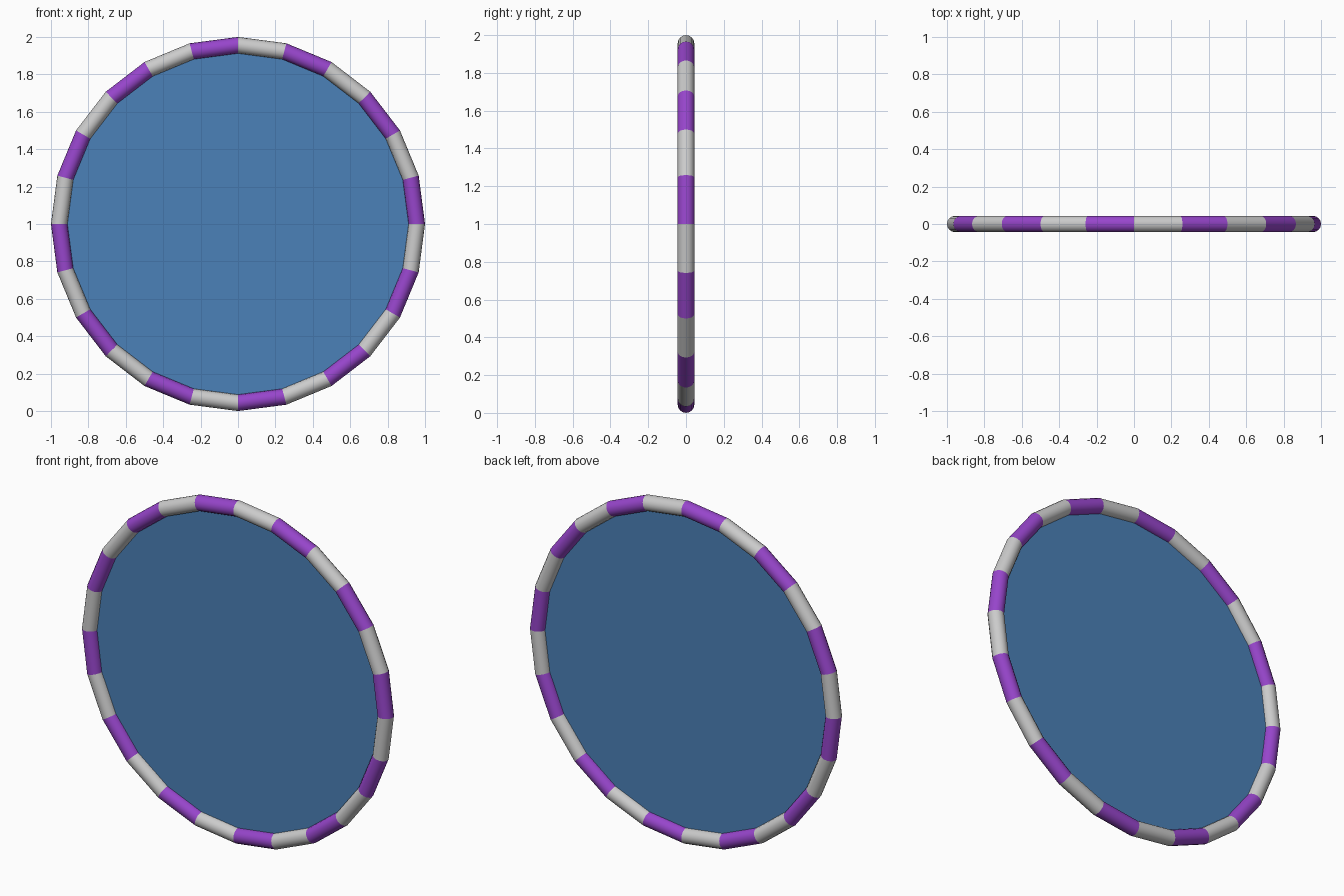
import bpy, bmesh
from math import cos, sin, pi

if "Cube" in bpy.data.objects:
    bpy.data.objects.remove(bpy.data.objects["Cube"])

R, r = 0.956, 0.044      # ring and tube radii
N, SIDES = 24, 16        # straight ring pieces, tube sides
ZC = 1.0


def material(name, color):
    m = bpy.data.materials.new(name)
    m.diffuse_color = color
    m.use_nodes = True
    m.node_tree.nodes["Principled BSDF"].inputs["Base Color"].default_value = m.diffuse_color
    return m


def finish(name, bm, mat=None, smooth=False):
    me = bpy.data.meshes.new(name)
    bm.to_mesh(me)
    bm.free()
    ob = bpy.data.objects.new(name, me)
    bpy.context.collection.objects.link(ob)
    if mat:
        me.materials.append(mat)
    for p in me.polygons:
        p.use_smooth = smooth
    return ob


def section(bm, a):
    # tube cross-section at ring angle a
    verts = []
    for k in range(SIDES):
        t = 2 * pi * k / SIDES
        d = R + r * cos(t)
        verts.append(bm.verts.new((d * cos(a), r * sin(t), ZC + d * sin(a))))
    return verts


def bands(name, start, mat=None):
    # every second straight piece of the ring, mitred at its ends
    bm = bmesh.new()
    for i in range(start, N, 2):
        s0 = section(bm, 2 * pi * i / N)
        s1 = section(bm, 2 * pi * (i + 1) / N)
        for k in range(SIDES):
            j = (k + 1) % SIDES
            bm.faces.new((s0[k], s0[j], s1[j], s1[k]))
    bmesh.ops.recalc_face_normals(bm, faces=bm.faces)
    return finish(name, bm, mat, True)


# Ring of alternating purple and grey bands
bands("purple_ring_bands", 0, material("purple", (0.31, 0.06, 0.60, 1)))
bands("grey_ring_bands", 1)

# Thin panel filling the ring
bm = bmesh.new()
bm.faces.new([bm.verts.new((R * cos(2 * pi * i / N), 0, ZC + R * sin(2 * pi * i / N)))
              for i in range(N)])
finish("panel", bm, material("blue", (0.07, 0.22, 0.48, 1)))
